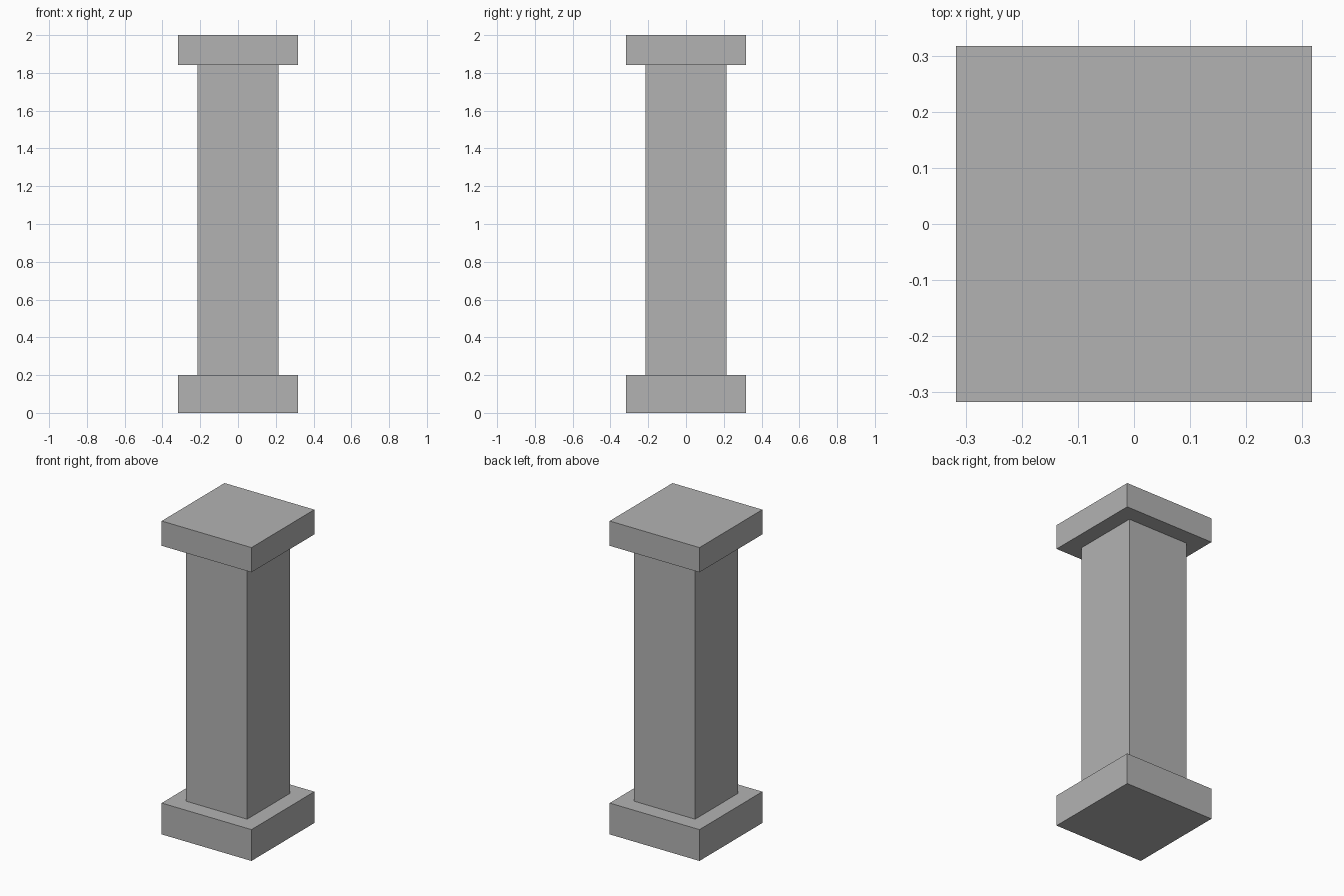
import bpy

cube = bpy.data.objects.get("Cube")
if cube:
    bpy.data.objects.remove(cube, do_unlink=True)

# Single stone colour
stone = bpy.data.materials.new("grey_stone")
stone.use_nodes = True
colour = (0.45, 0.45, 0.45, 1.0)
stone.diffuse_color = colour
stone.node_tree.nodes["Principled BSDF"].inputs["Base Color"].default_value = colour


def square_block(name, width, bottom, top):
    """Square block centred on the z axis, between two heights."""
    bpy.ops.mesh.primitive_cube_add(size=1, location=(0, 0, (bottom + top) / 2))
    block = bpy.context.object
    block.name = name
    block.scale = (width, width, top - bottom)
    bpy.ops.object.transform_apply(location=False, rotation=False, scale=True)
    block.data.materials.append(stone)
    return block


SLAB_WIDTH = 0.634
SHAFT_WIDTH = 0.43
BASE_TOP = 0.2
CAP_BOTTOM = 1.842

# Plinth, shaft and capital
square_block("base", SLAB_WIDTH, 0, BASE_TOP)
square_block("shaft", SHAFT_WIDTH, BASE_TOP, CAP_BOTTOM)
square_block("capital", SLAB_WIDTH, CAP_BOTTOM, 2)
